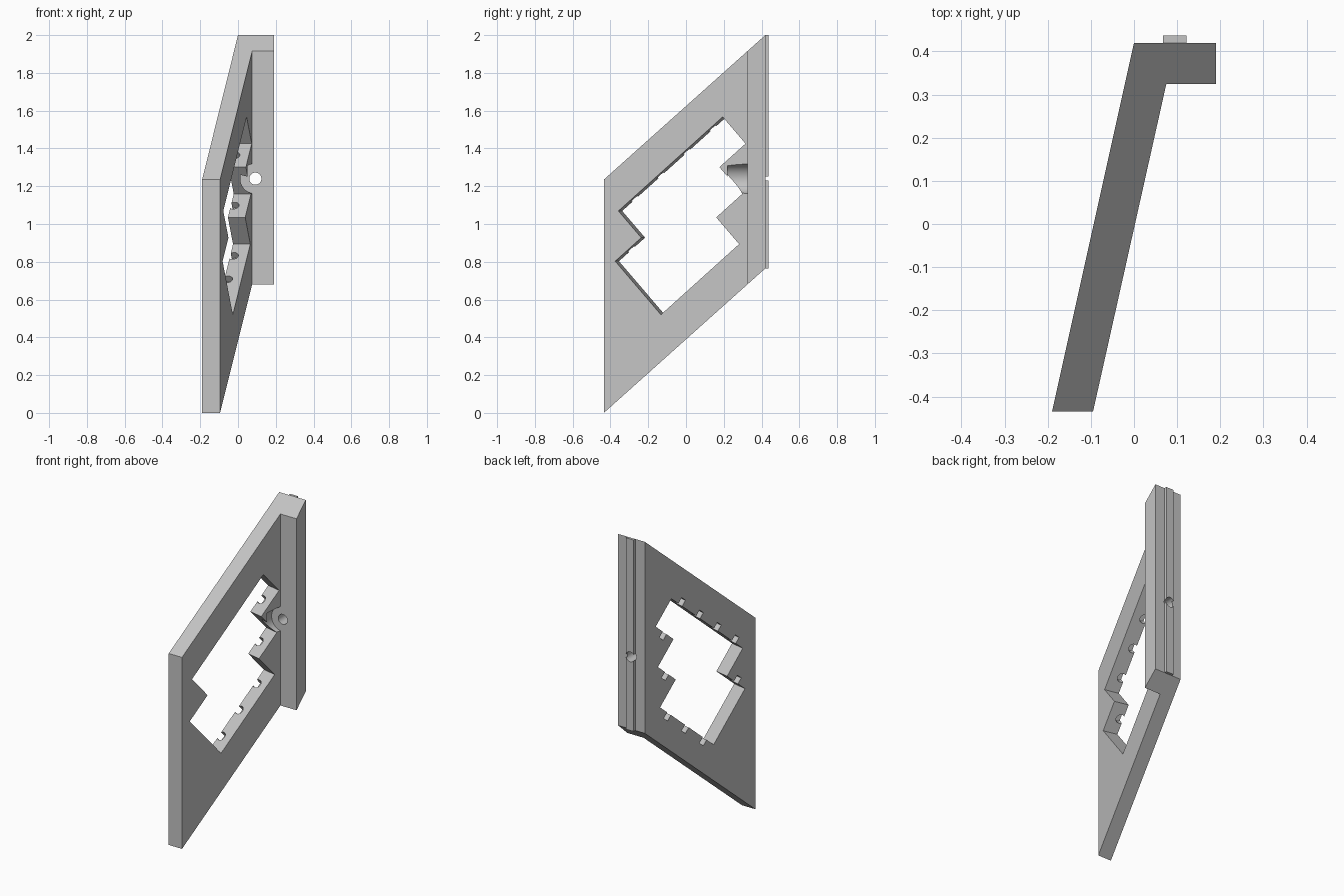
import bpy, bmesh, math
from mathutils import Vector, Matrix

if "Cube" in bpy.data.objects:
    bpy.data.objects.remove(bpy.data.objects["Cube"])

grey = bpy.data.materials.new("light_grey")
grey.use_nodes = True
grey.diffuse_color = (0.55, 0.55, 0.55, 1)
grey.node_tree.nodes["Principled BSDF"].inputs["Base Color"].default_value = (0.55, 0.55, 0.55, 1)

LEAN = 0.2235                              # sideways drift of the panel along y
NORMAL = Vector((1, -LEAN, 0)).normalized()


def finish(bm, name):
    bmesh.ops.recalc_face_normals(bm, faces=bm.faces)
    mesh = bpy.data.meshes.new(name)
    bm.to_mesh(mesh)
    bm.free()
    mesh.materials.append(grey)
    obj = bpy.data.objects.new(name, mesh)
    bpy.context.collection.objects.link(obj)
    return obj


def prism(name, base, top):
    """Solid between two matching outlines."""
    bm = bmesh.new()
    lo = [bm.verts.new(p) for p in base]
    hi = [bm.verts.new(p) for p in top]
    bm.faces.new(lo)
    bm.faces.new(hi)
    for i in range(len(lo)):
        j = (i + 1) % len(lo)
        bm.faces.new((lo[i], lo[j], hi[j], hi[i]))
    return finish(bm, name)


def cylinder(name, start, end, radius, sides=48):
    bm = bmesh.new()
    axis = end - start
    spin = Vector((0, 0, 1)).rotation_difference(axis).to_matrix().to_4x4()
    bmesh.ops.create_cone(bm, cap_ends=True, segments=sides, radius1=radius, radius2=radius,
                          depth=axis.length, matrix=Matrix.Translation((start + end) / 2) @ spin)
    return finish(bm, name)


def cut(target, cutter):
    mod = target.modifiers.new("cut", 'BOOLEAN')
    mod.operation, mod.solver, mod.object = 'DIFFERENCE', 'EXACT', cutter
    bpy.context.view_layer.objects.active = target
    bpy.ops.object.modifier_apply(modifier=mod.name)
    bpy.data.objects.remove(cutter)


# Leaning panel with its flange: one footprint raised along a slope
footprint = [(-0.19, -0.435), (-0.095, -0.435), (0.075, 0.325),
             (0.19, 0.325), (0.19, 0.42), (0, 0.42)]


def sloped(offset):
    return [(x, y, offset + (y + 0.435) * 0.765 / 0.855) for x, y in footprint]


panel = prism("panel_with_flange", sloped(0), sloped(1.235))

# Rib along the back of the flange
rib_plan = [(0.067, 0.42), (0.122, 0.42), (0.122, 0.437), (0.067, 0.437)]
rib = prism("back_rib", [(x, y, 0.765) for x, y in rib_plan], [(x, y, 2) for x, y in rib_plan])


# Stepped opening on a tilted grid of square cells
def cell(i, j):
    y = -0.133 + 0.138 * i - 0.121 * j
    z = 0.52 + 0.1245 * i + 0.1415 * j
    return Vector((-0.095 + (y + 0.435) * LEAN, y, z))


steps = [(0, 0), (3, 0), (3, 1), (4, 1), (4, 2), (5, 2), (5, 3), (1, 3), (1, 2), (0, 2)]
outline = [cell(i, j) for i, j in steps]
cut(panel, prism("opening", [p - NORMAL * 0.12 for p in outline],
                 [p + NORMAL * 0.02 for p in outline]))

# Round notches in the back face, one per cell along the long edges
across = (cell(0, 1) - cell(0, 0)).normalized()
lower = [(0, 0), (1, 0), (2, 0), (3, 1), (4, 2)]
upper = [(1, 3), (2, 3), (3, 3), (4, 3), (0, 2)]
for edges, side in ((lower, -1), (upper, 1)):
    for i, j in edges:
        mid = cell(i + 0.5, j) - NORMAL * 0.076
        cut(panel, cylinder("notch", mid - across * side * 0.03,
                            mid + across * side * 0.04, 0.027, 24))

# Screw hole through flange and rib, with head clearance in the panel
cut(panel, cylinder("clearance", Vector((0.092, 0.22, 1.24)), Vector((0.092, 0.325, 1.24)), 0.08))
for part in (panel, rib):
    cut(part, cylinder("hole", Vector((0.092, 0.3, 1.24)), Vector((0.092, 0.5, 1.24)), 0.032))
    bpy.ops.object.select_all(action='DESELECT')
    part.select_set(True)
    bpy.context.view_layer.objects.active = part
    bpy.ops.object.shade_smooth_by_angle(angle=math.radians(30))
